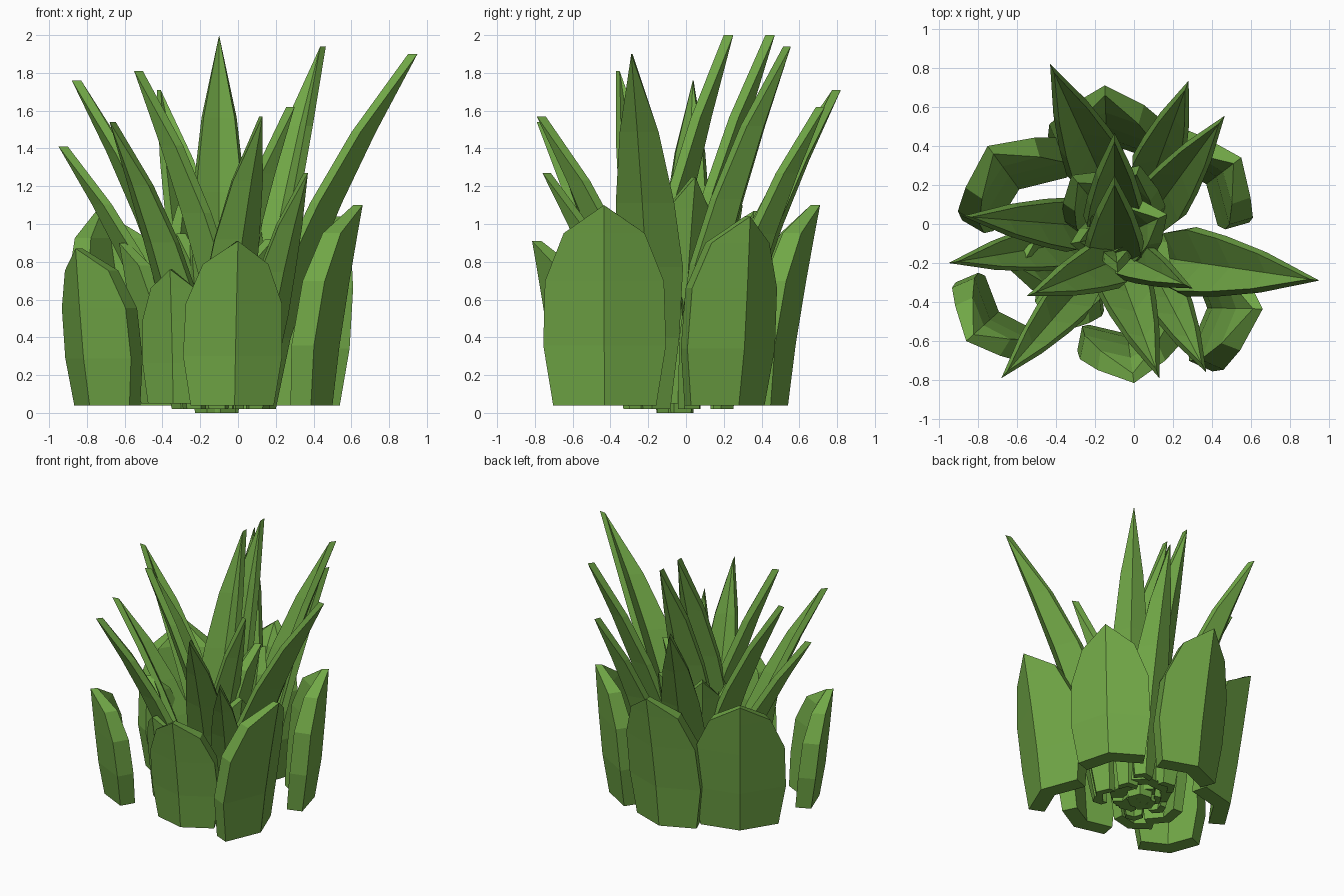
import bpy, bmesh, math
from mathutils import Vector

if "Cube" in bpy.data.objects:
    bpy.data.objects.remove(bpy.data.objects["Cube"])

green = bpy.data.materials.new("leaf_green")
green.diffuse_color = (0.165, 0.39, 0.062, 1)
green.use_nodes = True
green.node_tree.nodes["Principled BSDF"].inputs["Base Color"].default_value = green.diffuse_color

# (height fraction, width fraction) outlines
SPIKE = [(0, .5), (.2, .8), (.4, 1), (.58, .87), (.78, .58), (1, 0)]
BROAD = [(0, .84), (.3, 1), (.62, .97), (.86, .66), (1, 0)]


def leaf(name, base, tip, width, angle, outline, power, fold, thick=.05, inset=.88):
    """Keeled leaf: V-shaped section swept along an outward-bending path."""
    a = math.radians(angle)
    out, side = Vector((math.cos(a), math.sin(a), 0)), Vector((-math.sin(a), math.cos(a), 0))
    base, tip = Vector(base), Vector(tip)
    bm = bmesh.new()
    rings = []
    for t, w in outline:
        p = base.lerp(tip, t ** power)
        p.z = base.z + (tip.z - base.z) * t
        h = w * width / 2
        edge = p - out * (fold * width * w)
        th = .05 + (thick - .05) * w         # thicker in the body than at the tip
        if w == 0:                           # pointed tip keeps its thickness
            o, i = bm.verts.new(p), bm.verts.new(p - out * th)
            rings.append([o, o, o, i, i, i])
        else:
            pts = [edge - side * h, p, edge + side * h,
                   edge + side * h * inset - out * th, p - out * th * 1.15,
                   edge - side * h * inset - out * th]
            rings.append([bm.verts.new(q) for q in pts])
    for lo, hi in zip(rings, rings[1:]):
        for k in range(6):
            n = (k + 1) % 6
            bm.faces.new(list(dict.fromkeys([lo[k], lo[n], hi[n], hi[k]])))
    r = rings[0]
    bm.faces.new([r[0], r[5], r[4], r[1]])
    bm.faces.new([r[1], r[4], r[3], r[2]])
    bmesh.ops.recalc_face_normals(bm, faces=bm.faces)
    me = bpy.data.meshes.new(name)
    bm.to_mesh(me)
    bm.free()
    me.materials.append(green)
    bpy.context.collection.objects.link(bpy.data.objects.new(name, me))


def leaning(x, y, z, ang, lean):
    a = math.radians(ang)
    return (x - lean * math.cos(a), y - lean * math.sin(a), z)


# tall spiky leaves: base x, y, tip x, y, z, width
spikes = [
    (-.17, .25, -.43, .82, 1.71, .32), (.10, .25, .28, .735, 1.62, .27),
    (.11, .07, .465, .555, 1.94, .28), (.20, -.18, .95, -.29, 1.90, .36),
    (-.10, .02, -.10, .47, 2.0, .32), (-.10, -.14, -.10, .25, 2.0, .32),
    (-.25, -.01, -.88, .04, 1.76, .28), (-.35, -.10, -.95, -.20, 1.41, .25),
    (-.08, -.18, -.55, -.37, 1.81, .28), (-.27, -.32, -.68, -.79, 1.54, .25),
    (-.07, -.25, .13, -.79, 1.57, .29), (.13, -.30, .37, -.76, 1.27, .24),
    (-.05, -.16, .30, -.33, 1.62, .24),
]
for n, (bx, by, x, y, z, w) in enumerate(spikes):
    ang = math.degrees(math.atan2(y - by, x - bx))
    leaf(f"spike_leaf_{n + 1}", (bx, by, .02), (x, y, z), w, ang, SPIKE, 1.4, .32)

# broad outer leaves: tip x, y, z, width, facing angle, outward lean, curve
broad = [
    (-.15, .71, 1.10, .60, 92, .17, 1.2), (-.75, .40, 1.07, .66, 126, .15, .9),
    (.55, .34, 1.04, .58, 37, .10, .6), (.66, -.435, 1.10, .65, -1, .16, 1.2),
    (0, -.815, .91, .53, 278, .13, 1.2), (-.86, -.60, .87, .52, 222, .10, .7),
]
for n, (x, y, z, w, ang, lean, power) in enumerate(broad):
    leaf(f"broad_leaf_{n + 1}", leaning(x, y, .04, ang, lean),
         (x, y, z), w, ang, BROAD, power, .2, .12, .84)

# mid leaves between the outer ring and the core
mid = [
    (-.63, -.24, .90, .36, 195, .12), (-.36, -.55, .76, .36, 258, .08),
    (.03, .30, 1.10, .40, 70, .13), (.17, .05, 1.25, .36, 25, .18),
    (-.32, .25, 1.10, .38, 130, .13), (.19, -.22, .92, .32, 335, .12),
]
for n, (x, y, z, w, ang, lean) in enumerate(mid):
    leaf(f"mid_leaf_{n + 1}", leaning(x, y, .05, ang, lean),
         (x, y, z), w, ang, BROAD, 1.3, .23, .08, .84)

# short leaves spiralling around the core
for n in range(5):
    a = n * 137.5
    r = .05 + .02 * n
    leaf(f"core_leaf_{n + 1}", leaning(-.1, -.06, 0, a, -r),
         leaning(-.1, -.06, .95, a, -r - .1), .2, a, BROAD, 1.3, .3)
